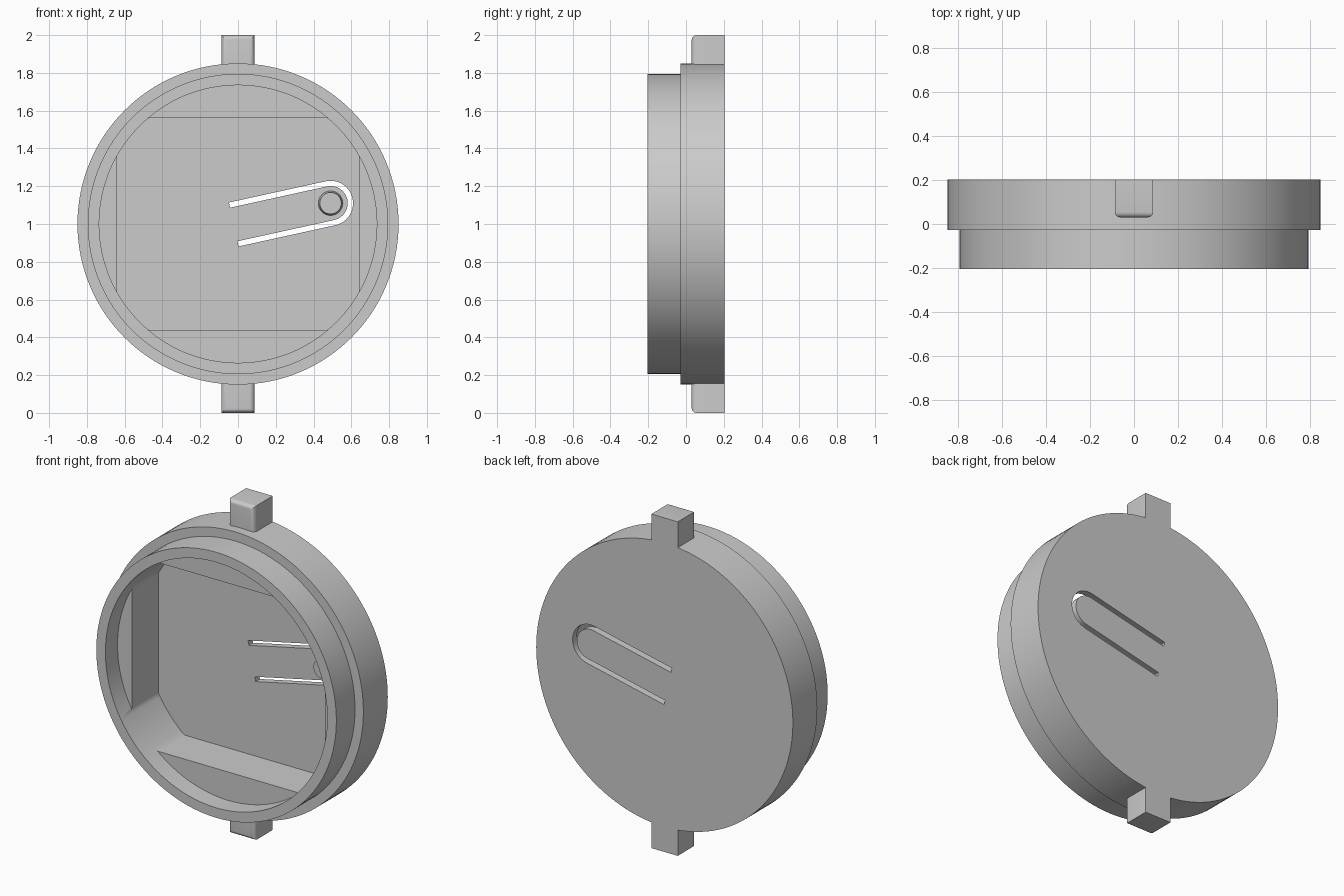
import bpy, bmesh
from math import sin, cos, pi, atan2, radians
from mathutils import Vector

if "Cube" in bpy.data.objects:
    bpy.data.objects.remove(bpy.data.objects["Cube"])

grey = bpy.data.materials.new("light grey")
grey.use_nodes = True
grey.diffuse_color = (0.6, 0.6, 0.6, 1)
grey.node_tree.nodes["Principled BSDF"].inputs["Base Color"].default_value = (0.6, 0.6, 0.6, 1)

CENTRE_Z = 1.0
BACK, STEP, FRONT = 0.203, -0.028, -0.205
FLOOR, PAD_FRONT = 0.163, -0.09


def circle(r, n=128, x=0, z=CENTRE_Z):
    return [(x + r * cos(2 * pi * i / n), z + r * sin(2 * pi * i / n)) for i in range(n)]


def prism(name, points, y0, y1, top_points=None):
    """Solid between an x-z outline at y0 and the same (or another) outline at y1."""
    bm = bmesh.new()
    a = [bm.verts.new((x, y0, z)) for x, z in points]
    b = [bm.verts.new((x, y1, z)) for x, z in (top_points or points)]
    bm.faces.new(a)
    bm.faces.new(b[::-1])
    for i in range(len(a)):
        j = (i + 1) % len(a)
        bm.faces.new((a[j], a[i], b[i], b[j]))
    bmesh.ops.recalc_face_normals(bm, faces=bm.faces)
    mesh = bpy.data.meshes.new(name)
    bm.to_mesh(mesh)
    bm.free()
    obj = bpy.data.objects.new(name, mesh)
    obj.data.materials.append(grey)
    bpy.context.collection.objects.link(obj)
    return obj


def combine(target, tool, operation):
    mod = target.modifiers.new("join", "BOOLEAN")
    mod.operation, mod.solver, mod.object = operation, "EXACT", tool
    bpy.context.view_layer.objects.active = target
    bpy.ops.object.modifier_apply(modifier=mod.name)
    bpy.data.objects.remove(tool)


# Wide back disc with a narrower rim in front
housing = prism("housing", circle(0.85), STEP, BACK)
combine(housing, prism("rim", circle(0.795), FRONT, 0.1), "UNION")

# Locking tabs at top and bottom, with rounded front edges
for side in (-1, 1):
    inner, outer = CENTRE_Z + side * 0.8, CENTRE_Z + side
    w = 0.0875
    tab = prism("tab", [(-w, inner), (w, inner), (w, outer), (-w, outer)], 0.03, BACK)
    bm = bmesh.new()
    bm.from_mesh(tab.data)
    front_edges = [e for e in bm.edges if all(v.co.y < 0.05 for v in e.verts)]
    bmesh.ops.bevel(bm, geom=front_edges, offset=0.025, segments=5, profile=0.5, affect="EDGES")
    bm.to_mesh(tab.data)
    bm.free()
    combine(housing, tab, "UNION")

# Round opening, then a deeper pocket that leaves four flat-sided pads
combine(housing, prism("opening", circle(0.735), FRONT - 0.1, PAD_FRONT), "DIFFERENCE")
pocket = [(max(-0.64, min(0.64, x)), CENTRE_Z + max(-0.565, min(0.565, z - CENTRE_Z)))
          for x, z in circle(0.735, 256)]
combine(housing, prism("pocket", pocket, PAD_FRONT - 0.05, FLOOR), "DIFFERENCE")

# U-shaped slot that frees a springy tongue in the floor
tip, root = Vector((0.49, 1.11)), Vector((-0.0225, 0.9975))
along = (tip - root).normalized()
angle = atan2(along.y, along.x)


def u_path(r):
    arc = [tip + r * Vector((cos(angle + t), sin(angle + t)))
           for t in (radians(-90 + 180 * i / 24) for i in range(25))]
    side = Vector((-along.y, along.x)) * r
    return [root - side] + arc + [root + side]


slot = [tuple(p) for p in u_path(0.119) + u_path(0.091)[::-1]]
combine(housing, prism("slot", slot, FLOOR - 0.05, BACK + 0.1), "DIFFERENCE")

# Button on the tip of the tongue
button = prism("button", circle(0.057, 48, *tip), 0.095, FLOOR + 0.01, circle(0.066, 48, *tip))

for obj in (housing, button):
    bpy.ops.object.select_all(action="DESELECT")
    obj.select_set(True)
    bpy.context.view_layer.objects.active = obj
    bpy.ops.object.shade_smooth_by_angle(angle=radians(30))
